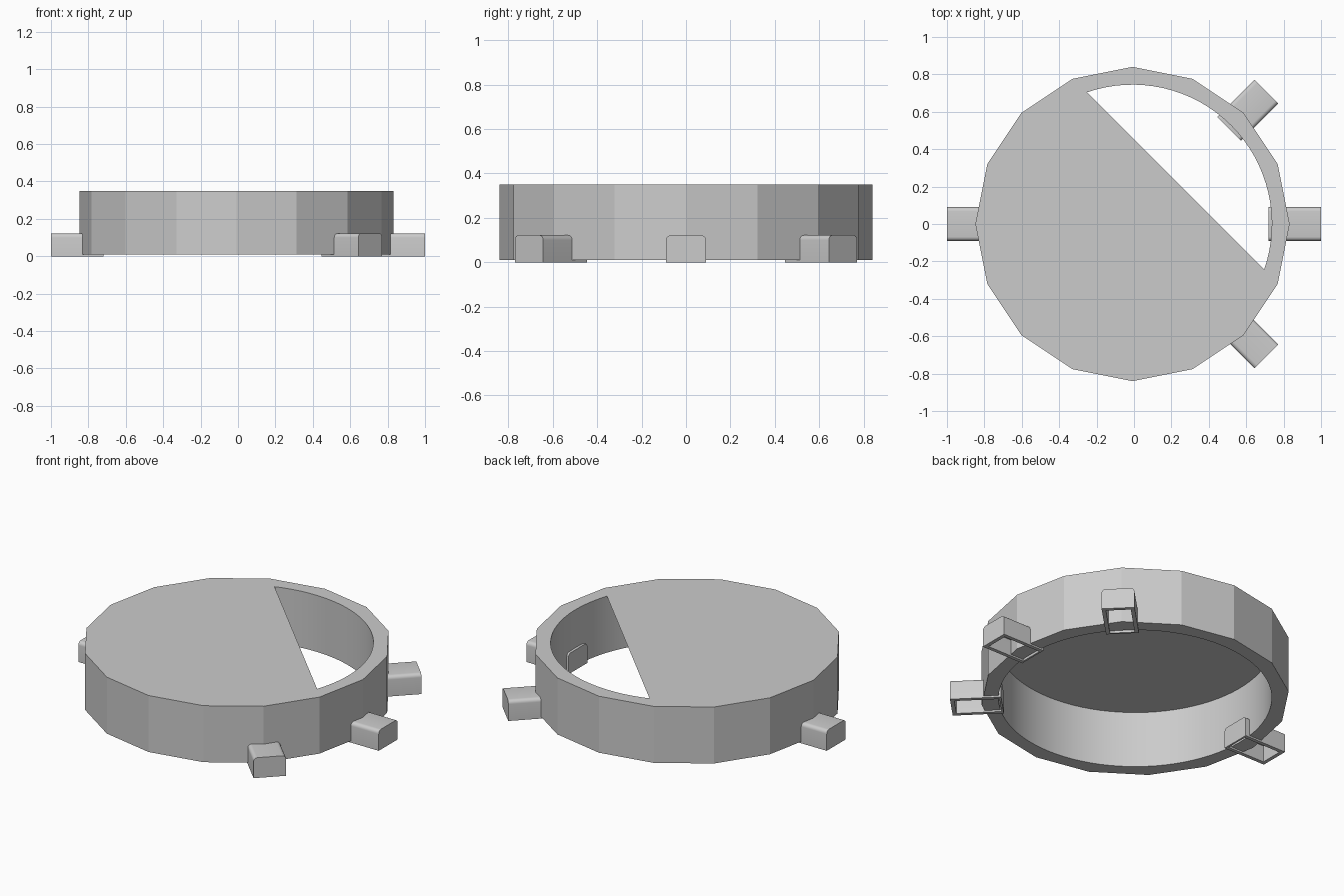
import bpy, bmesh
from math import radians, cos, sin, pi

if "Cube" in bpy.data.objects:
    bpy.data.objects.remove(bpy.data.objects["Cube"])

CX = -0.008            # ring centre is a touch off the overall centre
Z0, Z1 = 0.01, 0.35
R_OUT, R_IN = 0.84, 0.745
N_OUT, N_IN = 16, 90
ARC = 32               # inner segments spanned by the lid opening


def finish(bm, name, angle):
    me = bpy.data.meshes.new(name)
    bm.to_mesh(me)
    bm.free()
    ob = bpy.data.objects.new(name, me)
    bpy.context.collection.objects.link(ob)
    bpy.ops.object.select_all(action='DESELECT')
    ob.select_set(True)
    bpy.context.view_layer.objects.active = ob
    bpy.ops.object.shade_smooth_by_angle(angle=radians(angle))
    return ob


def circle(bm, r, n, z, start):
    return [bm.verts.new((CX + r * cos(start + 2 * pi * i / n), r * sin(start + 2 * pi * i / n), z))
            for i in range(n)]


def wall(bm, low, high, inward):
    n = len(low)
    for i in range(n):
        j = (i + 1) % n
        f = [low[i], low[j], high[j], high[i]]
        bm.faces.new(f[::-1] if inward else f)


def edge(bm, a, b):
    return bm.edges.get((a, b)) or bm.edges.new((a, b))


def fill(bm, loops, up):
    # flat fill between an outer loop and a hole loop
    edges = [edge(bm, l[i - 1], l[i]) for l in loops for i in range(len(l))]
    res = bmesh.ops.triangle_fill(bm, use_beauty=True, use_dissolve=False, edges=edges)
    for f in res['geom']:
        if isinstance(f, bmesh.types.BMFace):
            f.normal_update()
            if f.normal.z * up < 0:
                f.normal_flip()


# Ring body: faceted outside, round inside, lid with a chord-shaped opening
bm = bmesh.new()
out_lo, out_hi = (circle(bm, R_OUT, N_OUT, z, 0) for z in (Z0, Z1))
in_lo, in_hi = (circle(bm, R_IN, N_IN, z, radians(-19)) for z in (Z0, Z1))
wall(bm, out_lo, out_hi, False)
wall(bm, in_lo, in_hi, True)
fill(bm, [out_lo, in_lo], -1)
fill(bm, [out_hi, in_hi[:ARC + 1]], 1)
finish(bm, "ring_body_with_lid", 15)


def arch(w, h, r, steps):
    # half-width w, height h, rounded top corners
    pts = [(-w, 0), (w, 0)]
    for cx, a0 in ((w - r, 0), (r - w, 90)):
        for k in range(steps + 1):
            a = radians(a0 + 90 * k / steps)
            pts.append((cx + r * cos(a), h - r + r * sin(a)))
    return pts


# Feet: hollow boxes, open underneath, rounded along the top
def foot(name, angle, x0=0.72, x1=1.0, t=0.022):
    bm = bmesh.new()

    def shell(xa, xb, pts, inside):
        a = [bm.verts.new((xa, y, z)) for y, z in pts]
        b = [bm.verts.new((xb, y, z)) for y, z in pts]
        n = len(pts)
        faces = [a[::-1], b]
        faces += [[a[i], a[(i + 1) % n], b[(i + 1) % n], b[i]] for i in range(1, n)]
        for f in faces:
            bm.faces.new(f[::-1] if inside else f)
        return [a[0], a[1], b[1], b[0]]

    o = shell(x0, x1, arch(0.09, 0.122, 0.022, 5), False)
    i = shell(x0 + t / 2, x1 - t, arch(0.09 - t, 0.1, 0.006, 2), True)
    for k in range(4):
        m = (k + 1) % 4
        bm.faces.new([o[k], o[m], i[m], i[k]])
    bmesh.ops.recalc_face_normals(bm, faces=bm.faces[:])
    ob = finish(bm, name, 40)
    ob.rotation_euler.z = radians(angle)


for name, angle in (("foot_right", 0), ("foot_back_right", 45),
                    ("foot_left", 180), ("foot_front_right", -45)):
    foot(name, angle)
